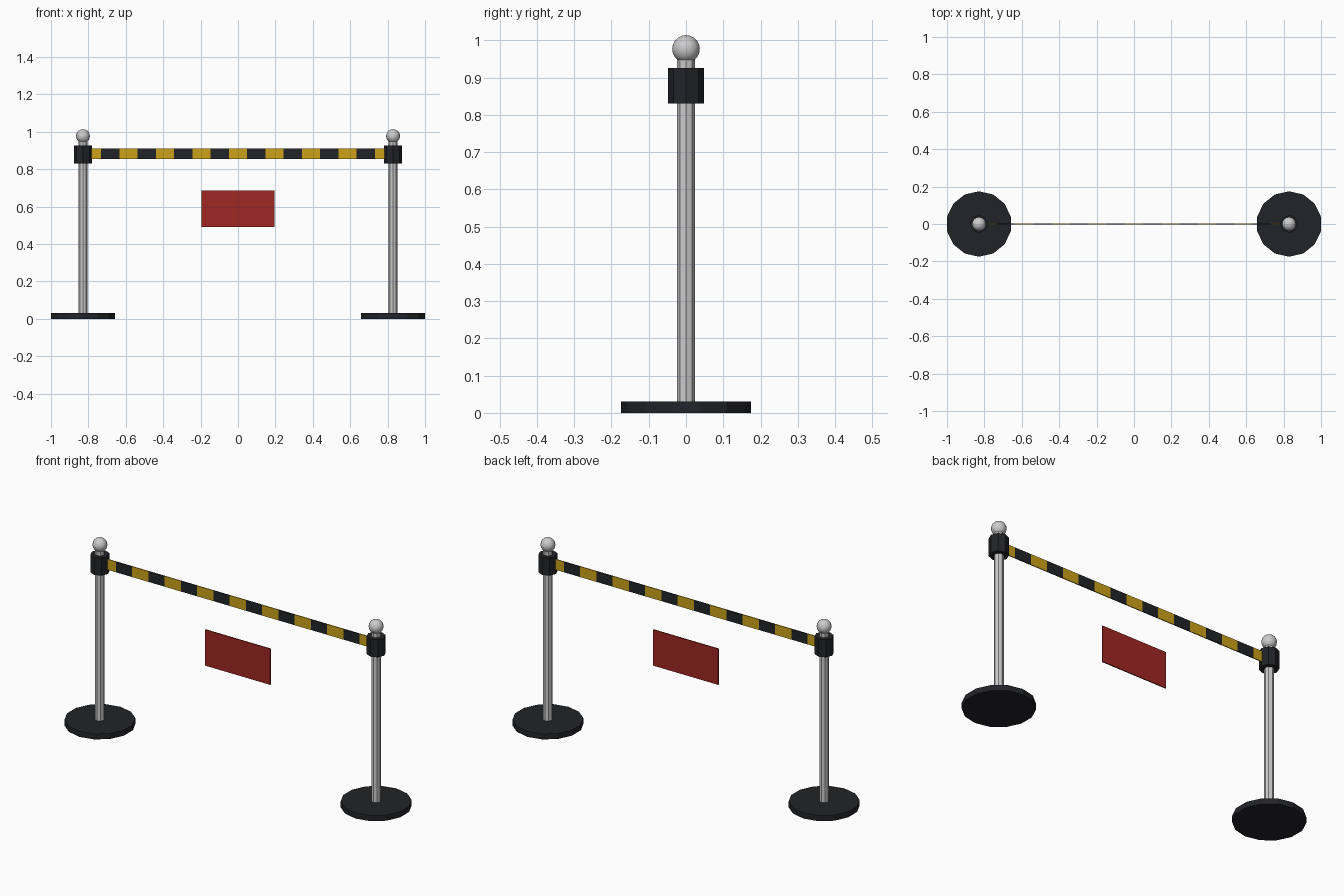
import bpy

if "Cube" in bpy.data.objects:
    bpy.data.objects.remove(bpy.data.objects["Cube"])

POST_X = 0.829


def material(name, rgb):
    m = bpy.data.materials.new(name)
    m.diffuse_color = (*rgb, 1)
    m.use_nodes = True
    m.node_tree.nodes["Principled BSDF"].inputs["Base Color"].default_value = m.diffuse_color
    return m


black = material("black", (0.016, 0.017, 0.02))
yellow = material("yellow", (0.60, 0.36, 0.01))
red = material("red", (0.35, 0.02, 0.018))
steel = material("steel", (0.58, 0.58, 0.60))


def finish(name, mat):
    ob = bpy.context.object
    ob.name = name
    ob.data.materials.append(mat)
    return ob


def cylinder(name, x, radius, z0, z1, sides, mat):
    bpy.ops.mesh.primitive_cylinder_add(vertices=sides, radius=radius, depth=z1 - z0,
                                        location=(x, 0, (z0 + z1) / 2))
    return finish(name, mat)


def box(name, centre, size, mat):
    bpy.ops.mesh.primitive_cube_add(size=1, location=centre)
    ob = finish(name, mat)
    ob.scale = size
    bpy.ops.object.transform_apply(location=False, rotation=False, scale=True)
    return ob


# Two posts: foot disc, pole, belt collar and ball finial
for side, x in (("left", -POST_X), ("right", POST_X)):
    cylinder(f"{side}_base", x, 0.175, 0, 0.03, 14, black)
    cylinder(f"{side}_pole", x, 0.0235, 0.03, 0.95, 8, steel)
    cylinder(f"{side}_collar", x, 0.048, 0.83, 0.926, 8, black)
    bpy.ops.mesh.primitive_uv_sphere_add(segments=16, ring_count=10, radius=0.037,
                                         location=(x, 0, 0.977))
    finish(f"{side}_finial", steel)
    bpy.ops.object.shade_smooth()

# Striped belt running between the post centres
STRIPES = 17
width = 2 * POST_X / STRIPES
for i in range(STRIPES):
    box(f"belt_stripe_{i + 1}", (-POST_X + (i + 0.5) * width, 0, 0.882),
        (width, 0.005, 0.057), black if i % 2 else yellow)

# Blank sign panel below the belt
box("sign_panel", (0, 0, 0.588), (0.39, 0.006, 0.195), red)
